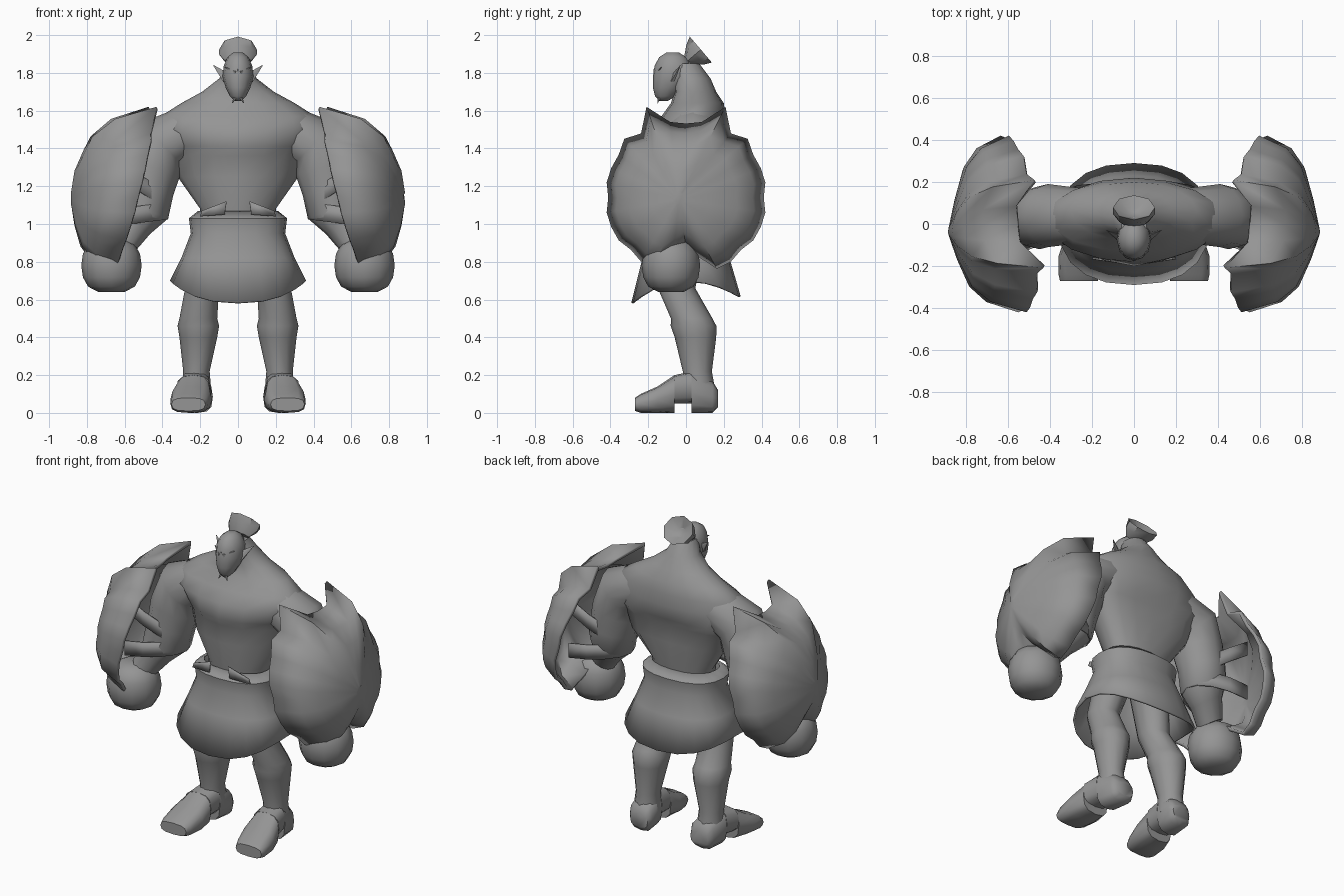
import bpy, bmesh, math
from mathutils import Vector

cube = bpy.data.objects.get("Cube")
if cube:
    bpy.data.objects.remove(cube, do_unlink=True)

grey = bpy.data.materials.new("plain grey")
grey.use_nodes = True
shade = (.3, .3, .3, 1)
grey.diffuse_color = shade
grey.node_tree.nodes["Principled BSDF"].inputs["Base Color"].default_value = shade

X, Y, Z = Vector((1, 0, 0)), Vector((0, 1, 0)), Vector((0, 0, 1))
SIDES = (("left", 1), ("right", -1))


def finish(name, bm, thick=0, angle=50):
    """Turn a bmesh into a shaded object, optionally given a thickness."""
    bmesh.ops.recalc_face_normals(bm, faces=bm.faces)
    mesh = bpy.data.meshes.new(name)
    bm.to_mesh(mesh)
    bm.free()
    mesh.materials.append(grey)
    ob = bpy.data.objects.new(name, mesh)
    bpy.context.collection.objects.link(ob)
    if thick:
        modifier = ob.modifiers.new("thickness", "SOLIDIFY")
        modifier.thickness = thick
    bpy.ops.object.select_all(action="DESELECT")
    ob.select_set(True)
    bpy.context.view_layer.objects.active = ob
    bpy.ops.object.shade_smooth_by_angle(angle=math.radians(angle))


def ring(centre, u, v, count=12, power=1):
    """Rounded ring of points; a power under one makes it boxier."""
    def bend(t):
        return math.copysign(abs(t) ** power, t)
    turns = [math.tau * i / count for i in range(count)]
    return [Vector(centre) + u * bend(math.cos(a)) + v * bend(math.sin(a)) for a in turns]


def loft(name, rings, side=1, caps=(True, True), closed=True, thick=0, angle=50):
    """Skin a row of point loops, mirrored in x when side is negative."""
    bm = bmesh.new()
    rows = [[bm.verts.new((p.x * side, p.y, p.z)) for p in points] for points in rings]
    count = len(rows[0])
    for lower, upper in zip(rows, rows[1:]):
        for i in range(count if closed else count - 1):
            j = (i + 1) % count
            bm.faces.new((lower[i], lower[j], upper[j], upper[i]))
    for row, cap in zip((rows[0], rows[-1]), caps):
        if cap:
            bm.faces.new(row)
    finish(name, bm, thick, angle)


def blob(name, centre, size, side=1, power=.8, taper=0, lean=0):
    """Rounded lump whose lower half can narrow and lean forward."""
    levels = 7
    rings = []
    for i in range(levels):
        phi = math.pi * (i + .5) / levels
        low = max(0, -math.cos(phi))
        r = math.sin(phi) ** power * (1 - taper * low)
        middle = Vector(centre) + Z * size[2] * math.cos(phi) - Y * lean * low
        rings.append(ring(middle, X * size[0] * r, Y * size[1] * r))
    loft(name, rings, side)


def spike(name, base, tip, radius, side=1, flat=1):
    base, tip = Vector(base), Vector(tip)
    u = (tip - base).cross(Y).normalized()
    v = (tip - base).cross(u).normalized() * flat
    loft(name, [ring(at, u * r, v * r, 5) for at, r in ((base, radius), (tip, .002))], side)


def plate(name, corners, side):
    bm = bmesh.new()
    bm.faces.new([bm.verts.new((x * side, y, z)) for x, y, z in corners])
    finish(name, bm, thick=.008)


# Torso and neck: height, forward shift, half width, half depth
torso = [ring((0, y, z), X * width, Y * depth, 16) for z, y, width, depth in (
    (.95, 0, .2, .13), (1.08, 0, .2, .14), (1.25, 0, .32, .17),
    (1.36, 0, .35, .17), (1.41, 0, .38, .2), (1.5, .02, .42, .2),
    (1.57, .04, .41, .17), (1.64, .06, .3, .14), (1.7, .05, .19, .11),
    (1.77, .03, .1, .1), (1.85, -.01, .06, .08))]
# The flanks sweep back into the broad back muscles
for row in torso[:5]:
    for p in row:
        p.y += .6 * p.x ** 2
loft("torso", torso)

# Head, face and ears
blob("head", (0, -.07, 1.78), (.082, .105, .132), taper=.3, lean=.05)
spike("nose", (0, -.15, 1.75), (0, -.17, 1.82), .022)
for word, side in SIDES:
    spike(word + "_brow", (.01, -.16, 1.8), (.07, -.13, 1.83), .014, side)
    spike(word + "_ear", (.06, -.07, 1.77), (.13, -.03, 1.84), .03, side, flat=.5)
    spike(word + "_chin_whisker", (.01, -.14, 1.68), (.03, -.15, 1.64), .012, side)

# Flared topknot with a hollow end
along = Vector((0, .76, .65))
across = along.cross(X)
loft("topknot", [ring(Vector((0, .01, 1.865)) + along * d, X * wide, across * deep, 8)
                 for d, wide, deep in ((0, .07, .03), (.05, .1, .07),
                                       (.09, .1, .09), (.05, .03, .03))], angle=35)

# Skirt, with a hem that dips at the front and back
skirt = [ring((0, 0, z), X * r, Y * (r - .07), 20, .85)
         for z, r in ((1.07, .21), (1.03, .26), (.95, .25), (.82, .3), (.7, .36))]
for p in skirt[-1]:
    p.z -= (1.4 if p.y < 0 else 1) * p.y ** 2
loft("skirt", skirt, caps=(False, False), thick=.012)


def build_leg(word, side):
    rows = [(.9, .13, -.02, .11), (.66, .19, -.05, .09), (.5, .21, .03, .1),
            (.46, .21, .04, .11), (.4, .21, .05, .1), (.22, .22, .06, .07),
            (.1, .22, .07, .08)]
    loft(word + "_leg", [ring((x, y, z), X * r, Y * r * 1.1) for z, x, y, r in rows], side)
    # Foot from heel to toe, raised at the arch
    foot = []
    for y, width, top, low in ((.17, .06, .12, .03), (.14, .08, .17, 0), (.03, .08, .22, 0),
                               (.03, .08, .22, .05), (-.06, .09, .2, .05),
                               (-.06, .09, .2, 0), (-.15, .11, .14, 0), (-.24, .1, .1, 0),
                               (-.27, .09, .08, .01)):
        middle = (.23 - y * .12, y, (top + low) / 2)
        foot.append(ring(middle, X * width, Z * (top - low) / 2, power=.7))
    loft(word + "_foot", foot, side)


def build_arm(word, side):
    path = [((.25, .04, 1.5), .13), ((.41, .04, 1.43), .15), ((.45, .03, 1.3), .15),
            ((.48, .03, 1.18), .14), ((.5, .02, 1.08), .14), ((.55, -.01, 1), .1),
            ((.61, -.05, .9), .08)]
    spots = [Vector(spot) for spot, r in path]
    arm = []
    for i, (spot, r) in enumerate(path):
        ahead = spots[min(i + 1, len(spots) - 1)] - spots[max(i - 1, 0)]
        arm.append(ring(spot, Y.cross(ahead).normalized() * r, Y * r))
    loft(word + "_arm", arm, side)
    blob(word + "_fist", (.67, -.08, .78), (.16, .155, .143), side, power=.55)


def build_shield(word, side):
    # Jagged oval rim: two tall horns on top, a notch for the fist below
    apex = Vector((.885, -.04, 1.13))
    count = 32
    special = {4: 1.1, 6: 1.3, 10: 1.3, 12: 1.1, 23: .8, 24: .65, 25: .8}
    rim = []
    for i in range(count):
        turn = math.tau * i / count
        grow = special.get(i, 1.02 if i % 4 else .98)
        y, z = .42 * grow * math.cos(turn), 1.14 + .4 * grow * math.sin(turn)
        notch = .08 if i in (7, 8, 9) else 0
        rim.append(Vector((.45 + (1.63 - z) / 4 + notch + y / 10, y, z)))
    # The dome is rounded from top to bottom and keeled from front to back
    dome = []
    for spread, drop in ((1, 1), (.87, .5), (.68, .22), (.38, .06), (.08, 0)):
        row = []
        for i, p in enumerate(rim):
            keel = abs(math.cos(math.tau * i / count)) * .4 * spread * (1 - spread)
            point = apex.lerp(p, spread)
            point.x = apex.x + (p.x - apex.x) * (drop + keel)
            row.append(point)
        dome.append(row)
    loft(word + "_shield", dome, side, caps=(False, True), thick=.02)


def build_strap(name, side, outer, inner):
    # Flat band looping round the arm, sloping from shield to inner arm
    edges = ([], [])
    steps = 8
    for i in range(steps + 1):
        turn = math.pi * i / steps
        reach = math.sin(turn)
        middle = Vector((.68 - .31 * reach, .02 + .18 * math.cos(turn),
                         outer + (inner - outer) * reach))
        for edge, offset in zip(edges, (-.045, .045)):
            edge.append(middle + Z * offset)
    loft(name, edges, side, caps=(False, False), closed=False, thick=.009)


for word, side in SIDES:
    plate(word + "_waist_flap", [(.06, -.18, 1.12), (.07, -.18, 1.05),
                                 (.2, -.16, 1.04), (.19, -.16, 1.07)], side)
    build_leg(word, side)
    build_arm(word, side)
    build_shield(word, side)
    build_strap(word + "_upper_strap", side, outer=1.32, inner=1.12)
    build_strap(word + "_lower_strap", side, outer=1.03, inner=1.07)
